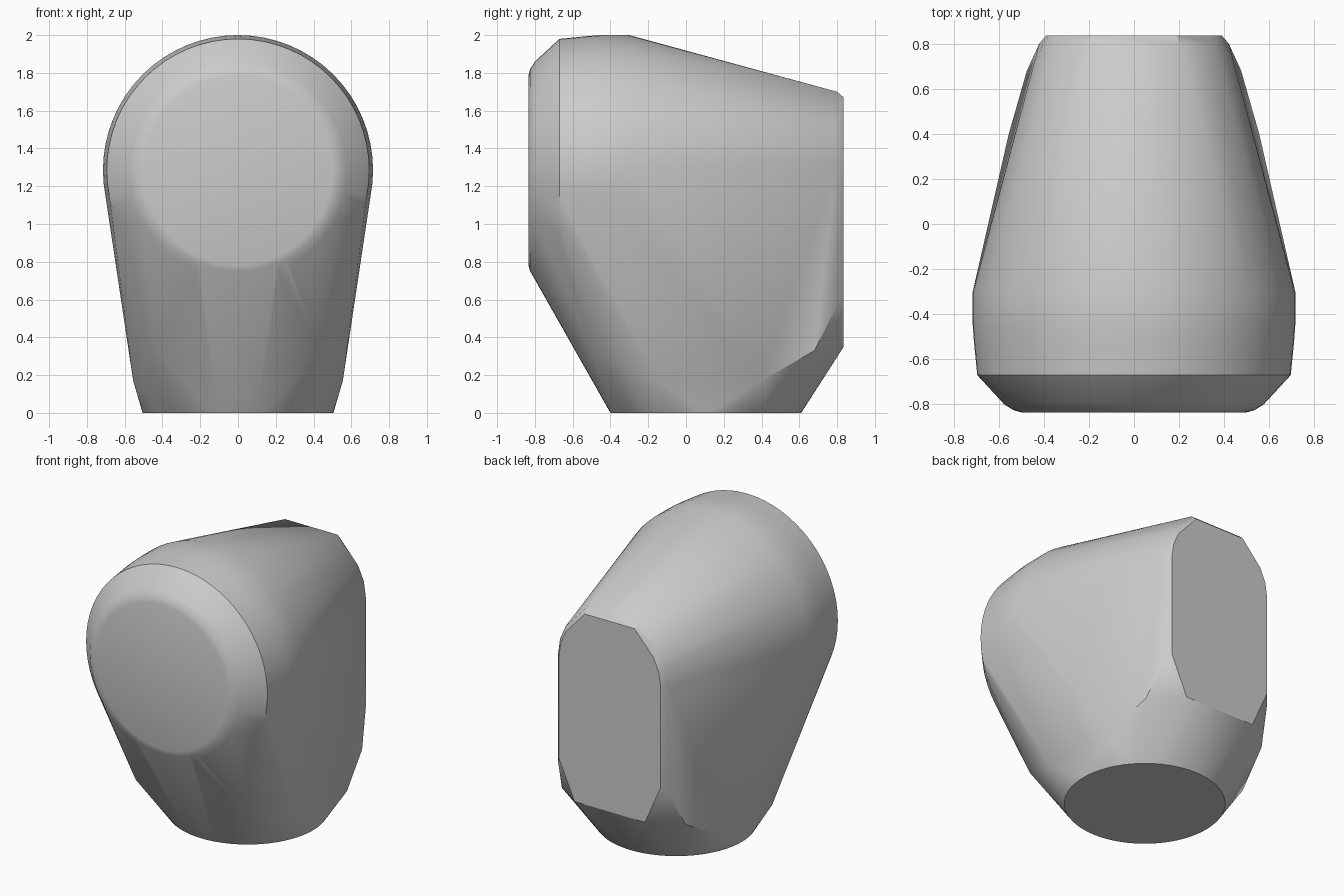
import bpy
import bmesh
from math import sin, cos, tau, radians

cube = bpy.data.objects.get("Cube")
if cube:
    bpy.data.objects.remove(cube)

SEGMENTS = 64
CENTRE_Z = 1.285


def ring(radius, y):
    """Upright circle facing the front."""
    return [(radius * sin(tau * i / SEGMENTS), y, CENTRE_Z + radius * cos(tau * i / SEGMENTS))
            for i in range(SEGMENTS)]


def mirrored(points):
    return [(side * x, y, z) for x, y, z in points for side in (-1, 1)]


# Round front: flat disc, rolled rim, sharp shoulder, barrel
points = []
for radius, y in ((0.50, -0.835), (0.535, -0.825), (0.575, -0.80),
                  (0.695, -0.67), (0.71, -0.52), (0.715, -0.45), (0.715, -0.30)):
    points += ring(radius, y)

# Round foot on the ground
points += [(0.505 * cos(tau * i / SEGMENTS), 0.105 + 0.505 * sin(tau * i / SEGMENTS), 0)
           for i in range(SEGMENTS)]

# Narrow back panel and the bevel around it
back_outline = [(0.19, 1.67), (0.335, 1.51), (0.375, 1.42), (0.39, 1.32), (0.39, 0.62), (0.27, 0.35)]
points += mirrored([(x, 0.835, z) for x, z in back_outline])
points += mirrored([(0.20, 0.80, 1.70), (0.36, 0.80, 1.53), (0.405, 0.80, 1.43),
                    (0.42, 0.80, 1.32), (0.42, 0.80, 0.57)])

# Lower corners of the sides
points += mirrored([(0.435, -0.50, 0.33), (0.555, -0.15, 0.17),
                    (0.555, 0.40, 0.17), (0.475, 0.68, 0.33)])

# Wrap all the sections in one convex skin
bm = bmesh.new()
for p in points:
    bm.verts.new(p)
hull = bmesh.ops.convex_hull(bm, input=bm.verts[:])
loose = {g for g in hull["geom_interior"] + hull["geom_unused"] if isinstance(g, bmesh.types.BMVert)}
bmesh.ops.delete(bm, geom=list(loose), context='VERTS')
bmesh.ops.dissolve_limit(bm, angle_limit=radians(0.5), verts=bm.verts[:], edges=bm.edges[:])
bmesh.ops.recalc_face_normals(bm, faces=bm.faces[:])
mesh = bpy.data.meshes.new("body")
bm.to_mesh(mesh)
bm.free()

body = bpy.data.objects.new("body", mesh)
bpy.context.collection.objects.link(body)

# Plain grey
grey = bpy.data.materials.new("light grey")
grey.use_nodes = True
colour = (0.6, 0.6, 0.6, 1)
grey.diffuse_color = colour
grey.node_tree.nodes["Principled BSDF"].inputs["Base Color"].default_value = colour
mesh.materials.append(grey)

bpy.ops.object.select_all(action='DESELECT')
body.select_set(True)
bpy.context.view_layer.objects.active = body
bpy.ops.object.shade_smooth_by_angle(angle=radians(30))
